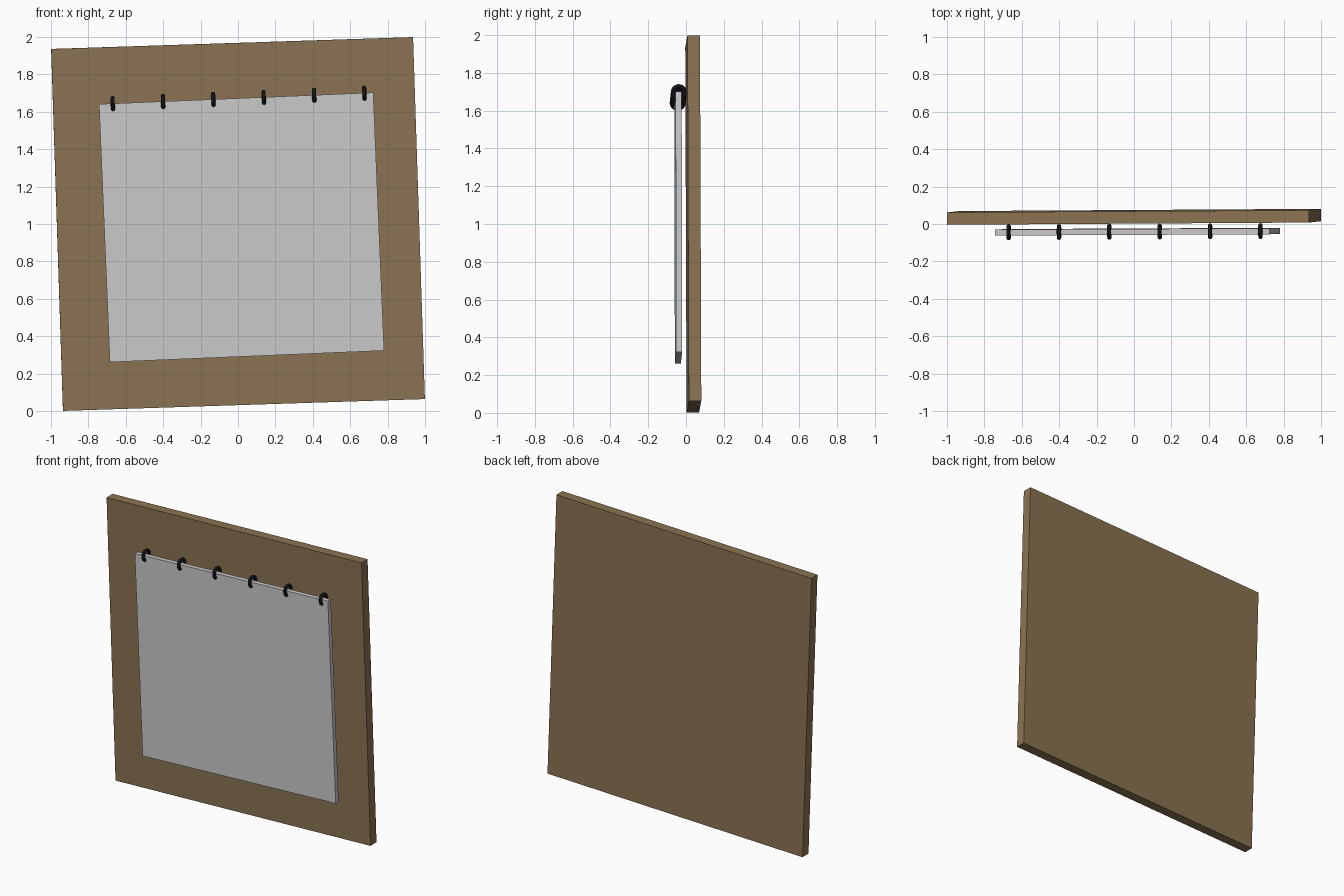
import bpy
import math
from mathutils import Matrix, Vector

if "Cube" in bpy.data.objects:
    bpy.data.objects.remove(bpy.data.objects["Cube"])


def material(name, color):
    m = bpy.data.materials.new(name)
    m.diffuse_color = (*color, 1)
    m.use_nodes = True
    m.node_tree.nodes["Principled BSDF"].inputs["Base Color"].default_value = m.diffuse_color
    return m


BROWN = material("wood brown", (0.258, 0.171, 0.085))
PAPER = material("paper grey", (0.59, 0.59, 0.59))
BLACK = material("ring black", (0.016, 0.016, 0.018))


def tilt(roll, yaw, pitch):
    # small hanging tilt, in degrees
    r = math.radians
    return (Matrix.Rotation(r(yaw), 4, 'Z') @ Matrix.Rotation(r(pitch), 4, 'X')
            @ Matrix.Rotation(r(-roll), 4, 'Y'))


def slab(name, size, centre, rot, mat):
    bpy.ops.mesh.primitive_cube_add(size=1)
    ob = bpy.context.object
    ob.name = name
    ob.matrix_world = Matrix.Translation(centre) @ rot @ Matrix.Diagonal((*size, 1))
    ob.data.materials.append(mat)
    return ob


# backing board
slab("backing_board", (1.936, 0.066, 1.936), (0, 0.0385, 1.0), tilt(1.87, 0.36, 0.2), BROWN)

# hanging sheet
sheet_rot = tilt(2.4, 0.27, 0.1)
slab("paper_sheet", (1.468, 0.032, 1.381), (0.019, -0.041, 0.982), sheet_rot, PAPER)

# binding rings along the top edge
for i in range(6):
    t = i / 5
    bpy.ops.mesh.primitive_torus_add(major_segments=24, minor_segments=10,
                                     major_radius=0.031, minor_radius=0.0115)
    ob = bpy.context.object
    ob.name = f"binding_ring_{i + 1}"
    pos = Vector((-0.67 + 1.346 * t, -0.044 + 0.006 * t, 1.642 + 0.056 * t))
    ob.matrix_world = (Matrix.Translation(pos) @ sheet_rot
                       @ Matrix.Rotation(math.pi / 2, 4, 'Y'))
    ob.data.materials.append(BLACK)
    bpy.ops.object.shade_smooth_by_angle()
